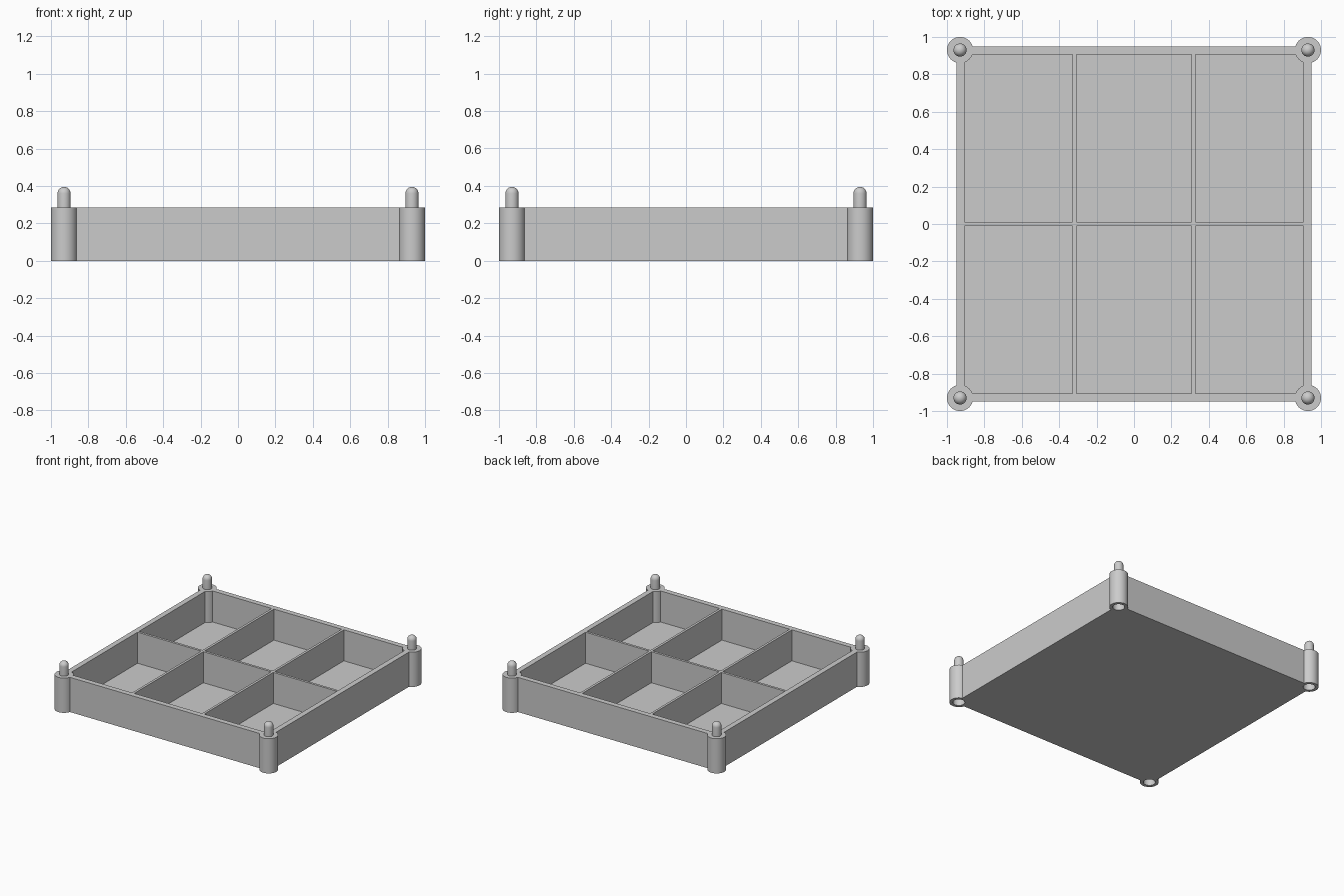
import bpy, bmesh, math
from mathutils import Matrix, Vector

if "Cube" in bpy.data.objects:
    bpy.data.objects.remove(bpy.data.objects["Cube"], do_unlink=True)

HALF, INNER, HEIGHT, FLOOR = 0.95, 0.906, 0.285, 0.03
DIVIDER_X, THICK = 0.318, 0.01          # divider offset and half thickness
CORNER, POST_R, PIN_R, SOCKET_R = 0.93, 0.07, 0.035, 0.045
PIN_TOP, SOCKET_DEPTH = 0.395, 0.12
SIDES = 48
CORNERS = [(x, y) for x in (-CORNER, CORNER) for y in (-CORNER, CORNER)]

grey = bpy.data.materials.new("plain grey")
grey.use_nodes = True
grey.diffuse_color = (0.6, 0.6, 0.6, 1)
grey.node_tree.nodes["Principled BSDF"].inputs["Base Color"].default_value = grey.diffuse_color


def add_box(bm, x0, x1, y0, y1, z0, z1):
    size = Matrix.Diagonal((x1 - x0, y1 - y0, z1 - z0, 1))
    centre = Vector(((x0 + x1) / 2, (y0 + y1) / 2, (z0 + z1) / 2))
    bmesh.ops.create_cube(bm, size=1, matrix=Matrix.Translation(centre) @ size)


def add_lathe(bm, profile, x, y):
    """Revolve an axis-to-axis (radius, z) profile about a vertical line."""
    verts = [bm.verts.new((x + r, y, z)) for r, z in profile]
    edges = [bm.edges.new(pair) for pair in zip(verts, verts[1:])]
    made = bmesh.ops.spin(bm, geom=verts + edges, cent=(x, y, 0), axis=(0, 0, 1),
                          angle=math.tau, steps=SIDES, use_duplicate=False)
    bmesh.ops.remove_doubles(bm, verts=bm.verts, dist=1e-5)


def make_object(name, bm):
    bmesh.ops.recalc_face_normals(bm, faces=bm.faces)
    mesh = bpy.data.meshes.new(name)
    bm.to_mesh(mesh)
    bm.free()
    mesh.materials.append(grey)
    obj = bpy.data.objects.new(name, mesh)
    bpy.context.collection.objects.link(obj)
    return obj


# Solid tray block
bm = bmesh.new()
add_box(bm, -HALF, HALF, -HALF, HALF, 0, HEIGHT)
tray = make_object("compartment_tray", bm)

# Six compartments, three across and two deep
bm = bmesh.new()
columns = [(-INNER, -DIVIDER_X - THICK), (-DIVIDER_X + THICK, DIVIDER_X - THICK),
           (DIVIDER_X + THICK, INNER)]
for x0, x1 in columns:
    for y0, y1 in ((-INNER, -THICK), (THICK, INNER)):
        add_box(bm, x0, x1, y0, y1, FLOOR, HEIGHT + 0.2)
cells = make_object("compartment_cutter", bm)

# Corner posts topped with round-ended stacking pins
dome = [(PIN_R * math.cos(a), PIN_TOP - PIN_R + PIN_R * math.sin(a))
        for a in (math.pi / 2 * i / 8 for i in range(8))]
profile = [(0, 0), (POST_R, 0), (POST_R, HEIGHT), (PIN_R, HEIGHT)] + dome + [(0, PIN_TOP)]
bm = bmesh.new()
for x, y in CORNERS:
    add_lathe(bm, profile, x, y)
posts = make_object("corner_posts", bm)

# Sockets under the posts
bm = bmesh.new()
for x, y in CORNERS:
    add_lathe(bm, [(0, -0.1), (SOCKET_R, -0.1), (SOCKET_R, SOCKET_DEPTH), (0, SOCKET_DEPTH)], x, y)
sockets = make_object("socket_cutter", bm)

# Combine into one clean shell
bpy.ops.object.select_all(action="DESELECT")
bpy.context.view_layer.objects.active = tray
tray.select_set(True)
for helper, operation in ((cells, "DIFFERENCE"), (posts, "UNION"), (sockets, "DIFFERENCE")):
    mod = tray.modifiers.new(helper.name, "BOOLEAN")
    mod.object, mod.operation, mod.solver = helper, operation, "EXACT"
    bpy.ops.object.modifier_apply(modifier=mod.name)
    bpy.data.objects.remove(helper, do_unlink=True)
bpy.ops.object.shade_smooth_by_angle(angle=math.radians(30))
